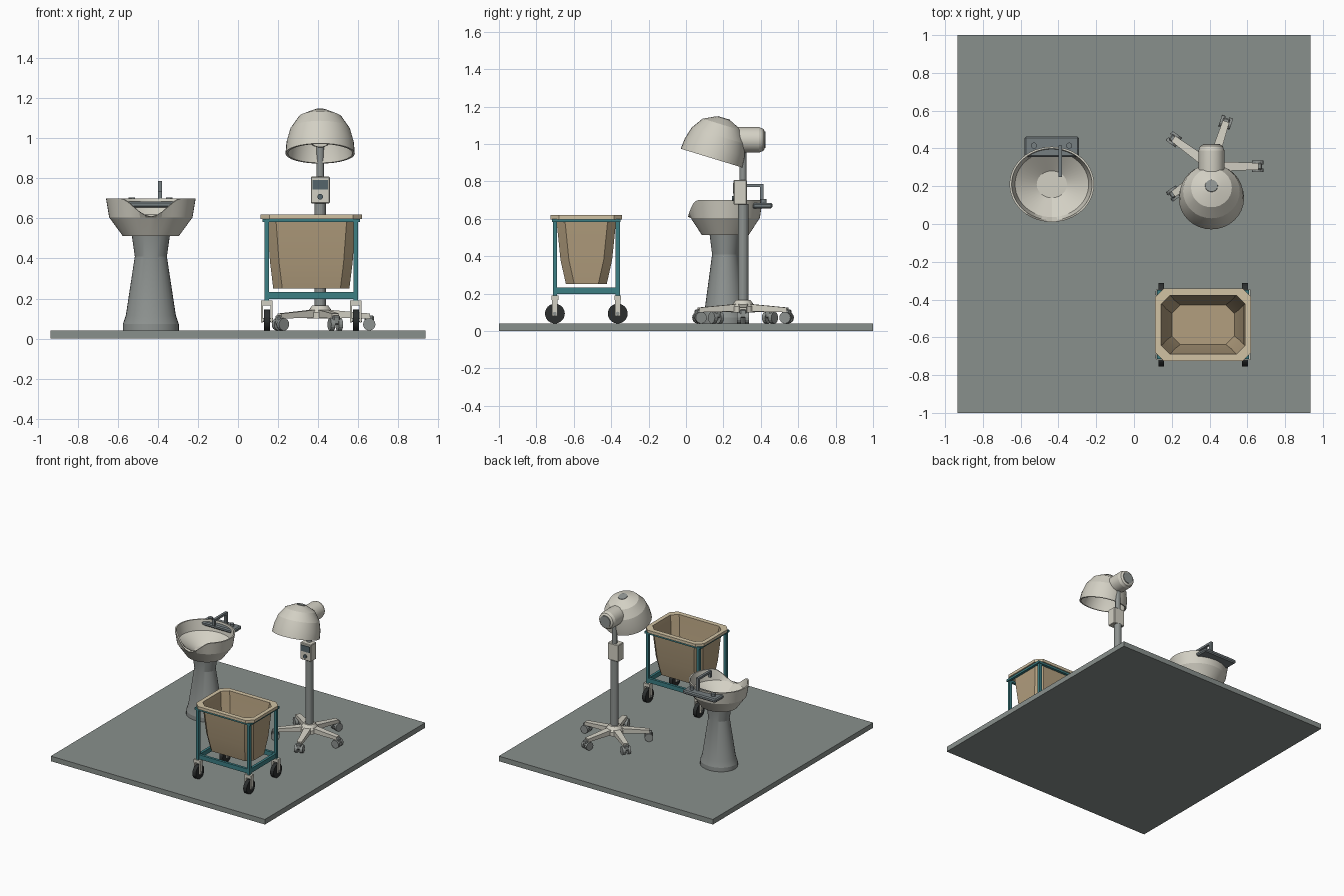
import bpy, bmesh
from math import sin, cos, pi, radians
from mathutils import Vector, Matrix

cube = bpy.data.objects.get("Cube")
if cube:
    bpy.data.objects.remove(cube, do_unlink=True)


def material(name, r, g, b):
    m = bpy.data.materials.new(name)
    m.use_nodes = True
    m.diffuse_color = (r, g, b, 1)
    m.node_tree.nodes["Principled BSDF"].inputs["Base Color"].default_value = (r, g, b, 1)
    return m


FLOOR = material("floor grey", .25, .28, .265)
CREAM = material("cream enamel", .65, .63, .55)
GREY = material("mid grey", .27, .29, .28)
STEEL = material("steel", .18, .21, .22)
TEAL = material("teal frame", .045, .21, .23)
TAN = material("tan tub", .45, .345, .21)
RIM = material("pale tan rim", .64, .54, .37)
BLACK = material("black rubber", .025, .028, .028)
SCREEN = material("blue grey screen", .09, .13, .145)


def finish(bm, name, mats, angle=15):
    bmesh.ops.recalc_face_normals(bm, faces=bm.faces)
    mesh = bpy.data.meshes.new(name)
    bm.to_mesh(mesh)
    bm.free()
    for m in mats:
        mesh.materials.append(m)
    ob = bpy.data.objects.new(name, mesh)
    bpy.context.collection.objects.link(ob)
    bpy.ops.object.select_all(action="DESELECT")
    ob.select_set(True)
    bpy.context.view_layer.objects.active = ob
    bpy.ops.object.shade_smooth_by_angle(angle=radians(angle))
    return ob


def box(name, lo, hi, mat, turn=None, bevel=0):
    """Box between two corners, with an optional transform."""
    lo, hi = Vector(lo), Vector(hi)
    bm = bmesh.new()
    bmesh.ops.create_cube(bm, size=1)
    for v in bm.verts:
        v.co = (lo + hi) / 2 + v.co * (hi - lo)
    if bevel:
        bmesh.ops.bevel(bm, geom=bm.edges[:], offset=bevel, segments=1, affect="EDGES")
    if turn:
        bm.transform(turn)
    return finish(bm, name, [mat])


def loft(name, rings, mats, rule=None, matrix=None, angle=15):
    """Skin closed rings of points and cap both ends; rule maps ring number to colour."""
    bm = bmesh.new()
    loops = [[bm.verts.new(p) for p in ring] for ring in rings]
    n = len(loops[0])
    for k in range(len(loops) - 1):
        for i in range(n):
            j = (i + 1) % n
            f = bm.faces.new((loops[k][i], loops[k][j], loops[k + 1][j], loops[k + 1][i]))
            f.material_index = rule(k) if rule else 0
    for k in (0, len(loops) - 1):
        bm.faces.new(loops[k]).material_index = rule(k) if rule else 0
    if matrix:
        bm.transform(matrix)
    return finish(bm, name, mats, angle)


def circle(r, z, n=32, squash=1):
    return [(r * cos(2 * pi * i / n), r * squash * sin(2 * pi * i / n), z) for i in range(n)]


def lathe(name, profile, mat, matrix, n=32, squash=1):
    return loft(name, [circle(r, z, n, squash) for r, z in profile], [mat], matrix=matrix)


def rod(name, a, b, r, mat, n=20):
    a, b = Vector(a), Vector(b)
    turn = (b - a).to_track_quat("Z", "Y").to_matrix().to_4x4()
    return lathe(name, [(r, 0), (r, (b - a).length)], mat, Matrix.Translation(a) @ turn, n)


box("floor_slab", (-.935, -1, 0), (.935, 1, .04), FLOOR)

# Wash basin: pedestal, bowl with a neck dip at the front
WX, WY = -.435, .21
lathe("basin_pedestal", [(.14, .04), (.14, .072), (.125, .115), (.08, .41), (.095, .515)],
      GREY, Matrix.Translation((WX, WY, 0)), squash=.88)


def bowl_ring(r, z, n=48):
    points = []
    for i in range(n):
        a = 2 * pi * i / n
        off = abs(a - 1.5 * pi) / radians(44)
        top = .70 - (.045 * (1 + cos(pi * off)) if off < 1 else 0)
        points.append((WX + r * cos(a), WY + r * .89 * sin(a), min(z, top)))
    return points


loft("basin_bowl", [bowl_ring(r, z) for r, z in (
    (.14, .512), (.208, .605), (.224, .70), (.213, .70), (.195, .62), (.08, .545))], [CREAM])

# Tap deck, knobs and spout
box("tap_deck", (-.58, .355, .655), (-.29, .462, .685), STEEL, bevel=.008)
for x in (-.53, -.343):
    rod("tap_knob", (x, .415, .68), (x, .415, .705), .016, STEEL)
box("spout_post", (-.40, .395, .68), (-.38, .415, .787), STEEL)
box("spout_arm", (-.40, .25, .77), (-.38, .415, .787), STEEL)
box("spout_tip", (-.40, .25, .735), (-.38, .267, .775), STEEL)

# Hood dryer: star base on twin casters
DX, DY = .41, .305
CENTRE = Matrix.Translation((DX, DY, 0))
lathe("dryer_hub", [(.065, .10), (.065, .13), (.04, .165)], CREAM, CENTRE, 20)
for k in range(5):
    turn = CENTRE @ Matrix.Rotation(2 * pi * k / 5, 4, "Z")
    loft("dryer_leg", [[(x, -w, b), (x, w, b), (x, w, t), (x, -w, t)] for x, w, b, t in (
        (.03, .026, .105, .145), (.25, .018, .10, .125))], [CREAM], matrix=turn)
    box("caster_cover", (.222, -.018, .07), (.268, .018, .115), GREY, turn, .006)
    for side in (-1, 1):
        rod("caster_wheel", turn @ Vector((.245, side * .01, .071)),
            turn @ Vector((.245, side * .031, .071)), .031, GREY, 16)

# Dryer stand and control box
rod("lower_pole", (DX, DY, .12), (DX, DY, .68), .028, GREY)
rod("upper_pole", (DX, DY, .66), (DX, DY, 1.0), .019, GREY)
box("control_box", (.364, .255, .675), (.458, .325, .808), CREAM, bevel=.004)
box("control_screen", (.373, .25, .745), (.449, .257, .792), SCREEN)
rod("control_knob", (DX, .26, .708), (DX, .245, .708), .014, SCREEN, 16)

# Tilted hood shell with an end vent
hood = Matrix.Translation((DX, .137, .924)) @ Matrix.Rotation(radians(-17), 4, "X")
shell = [(.035, .222), (.052, .216), (.108, .188), (.15, .125), (.168, .06), (.173, 0)]
lining = [(r - .012, max(h - .012, 0)) for r, h in reversed(shell)]
lathe("dryer_hood", shell + lining, CREAM, hood)
lathe("hood_vent", [(.035, .219), (.033, .225)], GREY, hood, 20)

# Motor housing behind the hood
back = Matrix.Translation((DX, .25, 1.022)) @ Matrix.Rotation(radians(-90), 4, "X")
lathe("motor_housing", [(.066, 0), (.068, .03), (.068, .14), (.06, .162), (.048, .17)], CREAM, back)
lathe("motor_vent", [(.046, .165), (.044, .174)], GREY, back, 24)

# Laundry cart: chamfered tub with a flanged rim
CX, CY = .366, -.533


def octagon(hx, hy, z, c=.045):
    quarter = [(hx, hy - c), (hx - c, hy)]
    half = quarter + [(-x, y) for x, y in reversed(quarter)]
    return [(x, y, z) for x, y in half + [(-x, -y) for x, y in half]]


loft("cart_tub", [octagon(*r) for r in (
    (.19, .109, .25), (.206, .138, .38), (.222, .16, .597), (.254, .192, .597),
    (.254, .192, .619), (.222, .155, .619), (.214, .15, .58), (.195, .128, .38),
    (.165, .105, .265))], [TAN, RIM], rule=lambda k: int(2 <= k <= 4),
    matrix=Matrix.Translation((CX, CY, 0)))

# Cart frame rails
for low, high, hx, hy in ((.582, .598, .243, .183), (.197, .232, .231, .177)):
    for s in (-1, 1):
        y, x = CY + s * (hy - .01), CX + s * (hx - .01)
        box("long_rail", (CX - hx, y - .01, low), (CX + hx, y + .01, high), TEAL)
        box("short_rail", (x - .01, CY - hy, low), (x + .01, CY + hy, high), TEAL)

# Cart posts, forks and wheels
for sx in (-1, 1):
    for sy in (-1, 1):
        x, y = CX + sx * .222, CY + sy * .168
        box("cart_post", (x - .011, y - .011, .185), (x + .011, y + .011, .595), TEAL)
        box("fork_top", (x - .028, y - .018, .165), (x + .028, y + .018, .19), CREAM)
        for s in (-1, 1):
            fx = x + s * .023
            box("fork_side", (fx - .005, y - .015, .08), (fx + .005, y + .015, .17), CREAM)
        rod("cart_wheel", (x - .015, y, .093), (x + .015, y, .093), .053, BLACK, 24)
        rod("wheel_axle", (x - .03, y, .093), (x + .03, y, .093), .01, GREY, 12)
